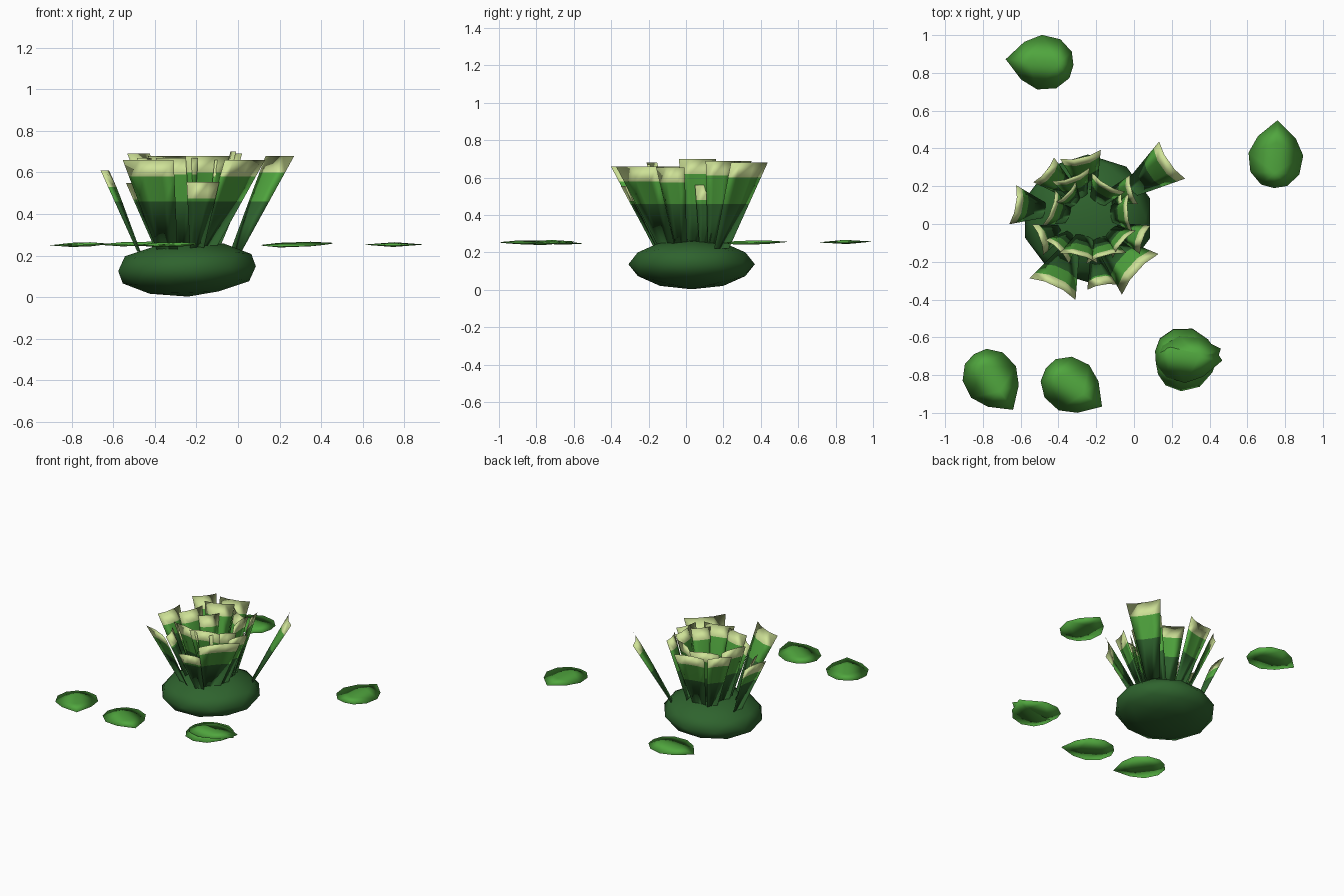
import bpy, bmesh, math
from mathutils import Vector, Matrix

if "Cube" in bpy.data.objects:
    bpy.data.objects.remove(bpy.data.objects["Cube"])


def material(name, colour):
    m = bpy.data.materials.new(name)
    m.use_nodes = True
    m.diffuse_color = (*colour, 1)
    m.node_tree.nodes["Principled BSDF"].inputs["Base Color"].default_value = (*colour, 1)
    return m


DARK = material("dark green", (0.028, 0.125, 0.027))
MID = material("leaf green", (0.08, 0.38, 0.048))
PALE = material("pale tip", (0.62, 0.76, 0.31))


def make(name, bm, mats):
    bmesh.ops.recalc_face_normals(bm, faces=bm.faces)
    mesh = bpy.data.meshes.new(name)
    for f in bm.faces:
        f.smooth = True
    bm.to_mesh(mesh)
    bm.free()
    for m in mats:
        mesh.materials.append(m)
    ob = bpy.data.objects.new(name, mesh)
    bpy.context.collection.objects.link(ob)
    return ob


# Squashed, slightly tilted bulb
bm = bmesh.new()
bmesh.ops.create_icosphere(bm, subdivisions=2, radius=1)
bmesh.ops.transform(bm, verts=bm.verts, matrix=(
    Matrix.Translation((-0.245, 0.03, 0.137))
    @ Matrix.Rotation(math.radians(-2), 4, 'Y')
    @ Matrix.Diagonal((0.348, 0.338, 0.134, 1))))
make("bulb", bm, [DARK])


# Upright blades: thin bowed, tapering lenses in three colour bands
BASE_Z, BAND_Z, PALE_H, THICK = 0.22, 0.46, 0.08, 0.005


def blade(name, x, y, top, angle, width, lean):
    a = math.radians(angle)
    out = Vector((math.cos(a), math.sin(a), 0))
    side = Vector((-out.y, out.x, 0))
    tip = Vector((x, y, top))
    base = Vector((x, y, BASE_Z)) - out * lean
    bm = bmesh.new()
    front, back = [], []
    for z in (BASE_Z, BAND_Z, top - PALE_H, top):
        t = (z - BASE_Z) / (top - BASE_Z)
        w = width * (0.4 + 0.6 * t)
        mid = base.lerp(tip, t)
        front.append([])
        back.append([])
        for s in (-1, -0.4, 0.4, 1):
            p = mid + side * w * s / 2 + out * 0.12 * w * (abs(s) - 0.5)
            rim = abs(s) == 1 or z in (BASE_Z, top)
            v = bm.verts.new(p if rim else p + out * THICK)
            front[-1].append(v)
            back[-1].append(v if rim else bm.verts.new(p - out * THICK))
    for skin in (front, back):
        for band, (lo, hi) in enumerate(zip(skin, skin[1:])):
            for i in range(3):
                f = bm.faces.new((lo[i], lo[i + 1], hi[i + 1], hi[i]))
                f.material_index = band
    make(name, bm, [DARK, MID, PALE])


BLADES = [  # tip x, tip y, top, heading, width, lean
    (0.19, 0.33, 0.68, 35, 0.24, 0.25),
    (-0.28, 0.355, 0.68, 103, 0.22, 0.19),
    (-0.47, 0.28, 0.69, 140, 0.17, 0.2),
    (-0.63, 0.10, 0.61, 170, 0.21, 0.16),
    (-0.425, -0.33, 0.66, 245, 0.27, 0.21),
    (-0.17, -0.325, 0.555, 280, 0.16, 0.17),
    (0.02, -0.255, 0.66, 318, 0.29, 0.24),
    (0.05, -0.08, 0.655, 340, 0.16, 0.17),
    (-0.01, 0.18, 0.69, 15, 0.16, 0.13),
    (-0.33, 0.25, 0.68, 110, 0.21, 0.13),
    (-0.14, 0.21, 0.67, 60, 0.2, 0.12),
    (-0.03, 0.06, 0.70, 5, 0.2, 0.1),
    (-0.06, 0.11, 0.56, 12, 0.13, 0.06),
    (-0.44, 0.08, 0.67, 160, 0.2, 0.11),
    (-0.5, -0.08, 0.55, 200, 0.17, 0.13),
    (-0.4, -0.14, 0.64, 225, 0.18, 0.12),
    (-0.29, -0.17, 0.67, 255, 0.21, 0.12),
    (-0.15, -0.17, 0.68, 285, 0.22, 0.11),
    (-0.06, -0.1, 0.66, 320, 0.19, 0.1),
    (-0.36, 0.16, 0.62, 135, 0.16, 0.08),
]
for i, row in enumerate(BLADES):
    blade(f"blade_{i + 1}", *row)


# Fallen leaves: thin ridged lenses with one pointed end
HALF = [(0.11, 0.1), (0.02, 0.145), (-0.08, 0.13), (-0.145, 0.07)]
RIM = [(0.2, 0), (-0.16, 0)] + HALF + [(x, -y) for x, y in HALF]


def leaf(name, x, y, z, heading, pitch, roll):
    bm = bmesh.new()
    for px, py in RIM:
        bm.verts.new((px, py, 0))
    for px in (0.08, -0.08):
        for pz in (0.01, -0.01):
            bm.verts.new((px, 0, pz))
    bmesh.ops.convex_hull(bm, input=bm.verts)
    ob = make(name, bm, [MID])
    ob.location = (x, y, z)
    ob.rotation_euler = (math.radians(roll), math.radians(pitch), math.radians(heading))


LEAVES = [  # x, y, z, heading, pitch, roll
    (-0.48, 0.855, 0.256, 175, 1, -1),
    (0.75, 0.35, 0.253, 87, -1, 0),
    (-0.755, -0.82, 0.253, -55, -1, 1),
    (-0.335, -0.855, 0.253, -34, -1, 1),
    (0.275, -0.735, 0.252, 22, -2, 2.5),
    (0.27, -0.695, 0.254, -8, -2, -2.5),
]
for i, row in enumerate(LEAVES):
    leaf(f"fallen_leaf_{i + 1}", *row)
